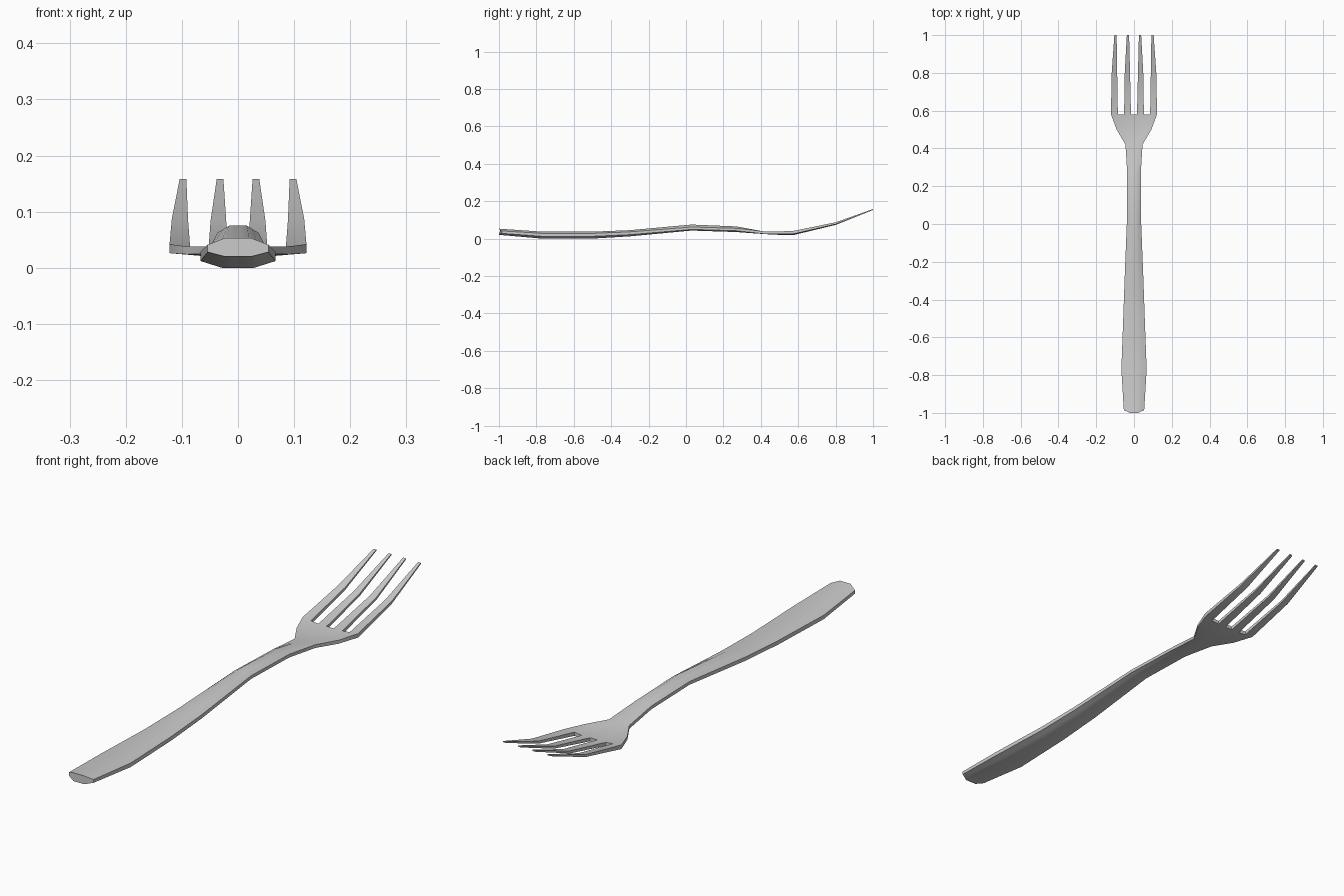
import bpy, bmesh

if "Cube" in bpy.data.objects:
    bpy.data.objects.remove(bpy.data.objects["Cube"])

# Across-width columns (fractions of half width); the gaps between tines follow them
HALF = [1.0, 0.70, 0.43, 0.13]
EDGE = [1.0, 0.474, 0.0, 0.0]      # 1 = outer edge height, 0 = middle height

# Handle and neck: y, half width, top middle, top edge, bottom edge, bottom middle
BODY = [
    (-1.00, 0.054, 0.053, 0.041, 0.028, 0.020),
    (-0.77, 0.067, 0.037, 0.028, 0.012, 0.000),
    (-0.50, 0.057, 0.037, 0.028, 0.012, 0.000),
    (-0.30, 0.050, 0.045, 0.036, 0.021, 0.012),
    (0.03, 0.037, 0.075, 0.062, 0.049, 0.043),
    (0.27, 0.036, 0.065, 0.055, 0.042, 0.035),
    (0.42, 0.045, 0.037, 0.038, 0.025, 0.024),
    (0.50, 0.092, 0.033, 0.038, 0.024, 0.020),
    (0.58, 0.122, 0.034, 0.042, 0.026, 0.020),
]
# Tines: y, column x positions, then the same four heights
TINES = [
    (0.80, (0.118, 0.089, 0.049, 0.021), 0.083, 0.087, 0.077, 0.073),
    (1.00, (0.104, 0.092, 0.038, 0.026), 0.158, 0.158, 0.153, 0.153),
]

bm = bmesh.new()


def section(y, xs, tm, te, be, bmid, bow=0.0):
    """One station: eight columns of (top, bottom) vertices."""
    cols = [(-x, e) for x, e in zip(xs, EDGE)] + [(x, e) for x, e in zip(xs[::-1], EDGE[::-1])]
    top = [bm.verts.new((x, y + bow * e, tm + (te - tm) * e)) for x, e in cols]
    bot = [bm.verts.new((x, y + bow * e, bmid + (be - bmid) * e)) for x, e in cols]
    return top, bot


def cap(s, i, j):
    """Close a station between columns i and j."""
    bm.faces.new(s[0][i:j + 1] + s[1][i:j + 1][::-1])


def strip(a, b, i, j):
    """Skin two stations between columns i and j, with both side walls."""
    for k in range(i, j):
        for h in (0, 1):
            bm.faces.new((a[h][k], a[h][k + 1], b[h][k + 1], b[h][k]))
    for k in (i, j):
        bm.faces.new((a[0][k], b[0][k], b[1][k], a[1][k]))


# Handle, neck and head
body = [section(y, [w * f for f in HALF], *z, bow=0.015 if y == -1 else 0)
        for y, w, *z in BODY]
cap(body[0], 0, 7)
for a, b in zip(body, body[1:]):
    strip(a, b, 0, 7)

# Four tines, with slot ends between them
tines = [body[-1]] + [section(y, list(xs), *z) for y, xs, *z in TINES]
for i in (0, 2, 4, 6):
    for a, b in zip(tines, tines[1:]):
        strip(a, b, i, i + 1)
    cap(tines[-1], i, i + 1)
for i in (1, 3, 5):
    cap(body[-1], i, i + 1)

loose = [v for v in bm.verts if not v.link_faces]
bmesh.ops.delete(bm, geom=loose, context='VERTS')
bmesh.ops.recalc_face_normals(bm, faces=bm.faces)
mesh = bpy.data.meshes.new("fork")
bm.to_mesh(mesh)
bm.free()
fork = bpy.data.objects.new("fork", mesh)
bpy.context.collection.objects.link(fork)

# Smooth the broad surfaces, keep the rims crisp
bpy.context.view_layer.objects.active = fork
fork.select_set(True)
bpy.ops.object.shade_smooth_by_angle(angle=0.6)
